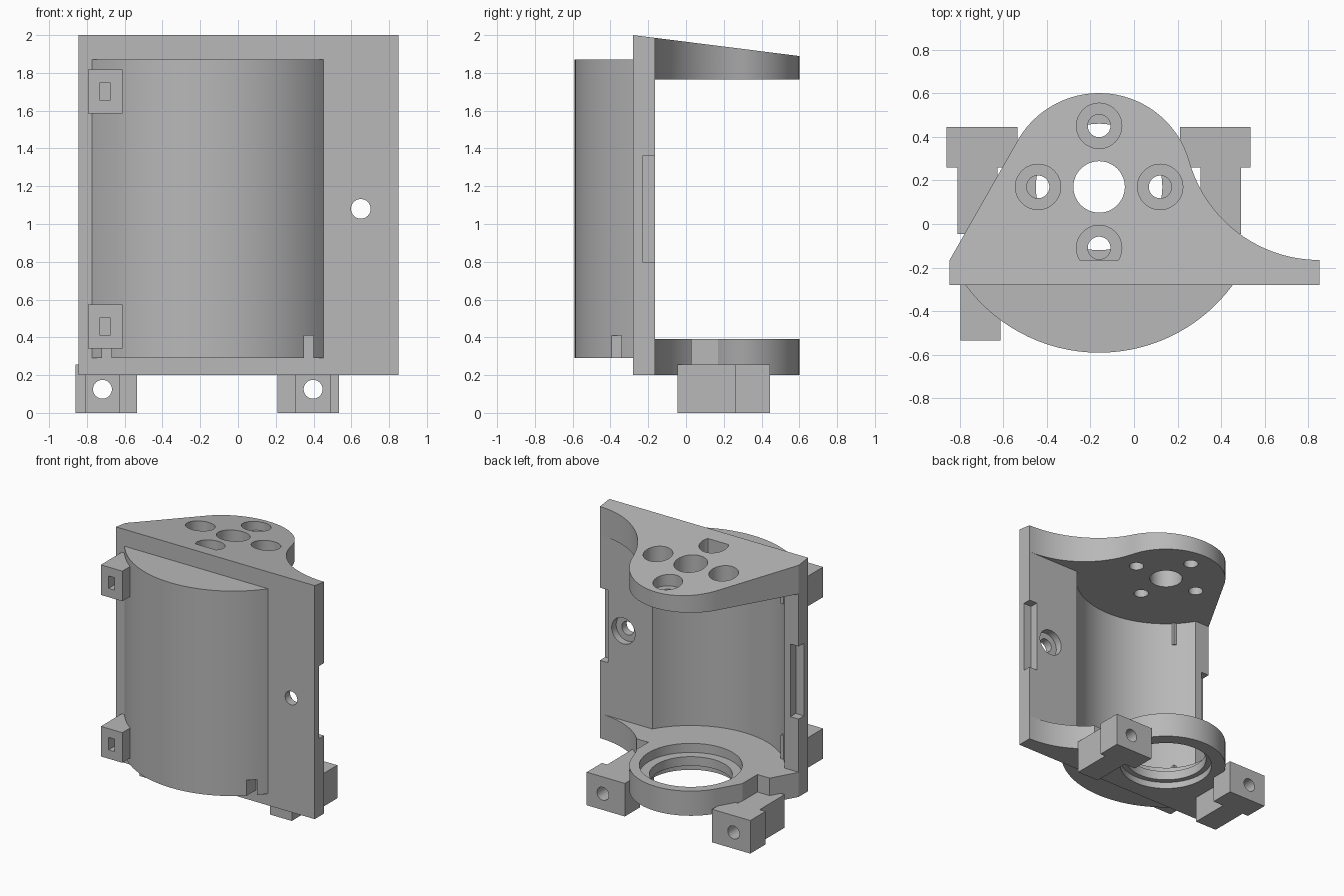
import bpy, bmesh, math
from math import cos, sin, radians

cube = bpy.data.objects.get("Cube")
if cube:
    bpy.data.objects.remove(cube, do_unlink=True)

grey = bpy.data.materials.new("plain_grey")
grey.use_nodes = True
grey.diffuse_color = (0.48, 0.48, 0.48, 1)
grey.node_tree.nodes["Principled BSDF"].inputs["Base Color"].default_value = (0.48, 0.48, 0.48, 1)

CX, CY = -0.16, 0.17            # axis of the round housing
FRONT, BACK = -0.28, -0.165     # faces of the mounting plate
LEFT, RIGHT = -0.845, 0.85


def arc(cx, cy, r, a0, a1, n):
    return [(cx + r * cos(radians(a0 + (a1 - a0) * i / n)),
             cy + r * sin(radians(a0 + (a1 - a0) * i / n))) for i in range(n + 1)]


def prism(name, pts, z0, z1):
    """Extrude a plan outline from z0 to z1."""
    bm = bmesh.new()
    face = bm.faces.new([bm.verts.new((x, y, z0)) for x, y in pts])
    top = bmesh.ops.extrude_face_region(bm, geom=[face])["geom"]
    bmesh.ops.translate(bm, vec=(0, 0, z1 - z0),
                        verts=[v for v in top if isinstance(v, bmesh.types.BMVert)])
    bmesh.ops.recalc_face_normals(bm, faces=bm.faces)
    mesh = bpy.data.meshes.new(name)
    bm.to_mesh(mesh)
    bm.free()
    obj = bpy.data.objects.new(name, mesh)
    mesh.materials.append(grey)
    bpy.context.collection.objects.link(obj)
    return obj


def box(name, x0, x1, y0, y1, z0, z1):
    return prism(name, [(x0, y0), (x1, y0), (x1, y1), (x0, y1)], z0, z1)


def cyl(x, y, r, z0, z1, n=48):
    return prism("cutter", arc(x, y, r, 0, 360 - 360 / n, n - 1), z0, z1)


def cyl_y(x, z, r, y0, y1):
    """Round cutter lying along y."""
    obj = cyl(x, -z, r, y0, y1, 32)
    for v in obj.data.vertices:
        v.co = (v.co.x, v.co.z, -v.co.y)
    return obj


def combine(obj, other, operation="DIFFERENCE"):
    mod = obj.modifiers.new("combine", "BOOLEAN")
    mod.operation, mod.solver, mod.object = operation, "EXACT", other
    bpy.ops.object.select_all(action="DESELECT")
    bpy.context.view_layer.objects.active = obj
    obj.select_set(True)
    bpy.ops.object.modifier_apply(modifier=mod.name)
    bpy.data.objects.remove(other, do_unlink=True)


def slope_top(obj):
    """Let the top surface fall towards the back."""
    for v in obj.data.vertices:
        if v.co.z > 1.95:
            v.co.z = 2 - (v.co.y - FRONT) * 0.126


def cavity():
    return cyl(CX, CY, 0.655, 0.39, 1.765, 96)


# Outline shared by both flanges: straight left side, round end, hollow right side
outline = [(LEFT, BACK)] + arc(CX, CY, 0.43, 150.8, 15.7, 40) \
    + arc(0.85, 0.454, 0.619, 195.7, 270, 24)[1:]

# Mounting plate with screw hole and end recesses
plate = box("mounting_plate", LEFT, RIGHT, FRONT, BACK, 0.2, 2)
slope_top(plate)
combine(plate, cavity())
combine(plate, cyl_y(0.65, 1.08, 0.052, -0.5, 0))
combine(plate, cyl_y(0.65, 1.08, 0.1, -0.22, 0))
for x0, x1 in ((LEFT - 0.1, LEFT + 0.07), (RIGHT - 0.07, RIGHT + 0.1)):
    combine(plate, box("cutter", x0, x1, -0.23, 0, 0.8, 1.36))

# Rounded front shell with two small slots at its foot
half = math.degrees(math.acos((CY - FRONT) / 0.76))
shell = prism("front_shell", arc(CX, CY, 0.76, 270 - half, 270 + half, 30), 0.29, 1.87)
combine(shell, cavity())
for x in (-0.695, 0.375):
    combine(shell, box("cutter", x - 0.026, x + 0.026, -0.7, FRONT + 0.02, 0.2, 0.41))

# Top flange with centre hole and four counterbored holes
top = prism("top_flange", outline, 1.765, 2)
slope_top(top)
combine(top, cyl(CX, CY, 0.118, 1.5, 2.2))
for dx, dy in ((1, 0), (0, 1), (-1, 0), (0, -1)):
    x, y = CX + 0.28 * dx, CY + 0.28 * dy
    combine(top, cyl(x, y, 0.052, 1.5, 2.2))
    combine(top, cyl(x, y, 0.104, 1.83, 2.2))

# Bottom flange with stepped bore and clearance notches over the feet
bottom = prism("bottom_flange", outline, 0.2, 0.39)
for r, z0, z1 in ((0.33, 0.1, 0.25), (0.29, 0.15, 0.5), (0.36, 0.32, 0.5)):
    combine(bottom, cyl(CX, CY, r, z0, z1, 64))
combine(plate, cyl(CX, CY, 0.36, 0.32, 0.42, 64))
for x0, x1 in ((-0.9, -0.63), (0.3, 0.6)):
    combine(bottom, box("cutter", x0, x1, 0.03, 0.5, 0.25, 0.5))

# Feet: a narrow stem behind a wide block, bored lengthways
for side, x0, s0, s1 in (("right", -0.86, -0.81, -0.625), ("left", 0.21, 0.305, 0.49)):
    w = x0 + 0.325
    foot = prism(side + "_foot", [(s0, -0.045), (s1, -0.045), (s1, 0.26), (w, 0.26),
                                  (w, 0.445), (x0, 0.445), (x0, 0.26), (s0, 0.26)], 0, 0.255)
    combine(foot, cyl_y((s0 + s1) / 2, 0.125, 0.05, -0.3, 0.6))

# Front lugs with a small upright slot
for name, z in (("upper_lug", 1.702), ("lower_lug", 0.457)):
    lug = box(name, -0.795, -0.612, -0.535, FRONT, z - 0.116, z + 0.116)
    combine(lug, box("cutter", -0.73, -0.678, -0.7, -0.4, z - 0.048, z + 0.048))

# Soft shading on the curves, crisp edges elsewhere
bpy.ops.object.select_all(action="DESELECT")
for obj in (plate, shell, top, bottom):
    obj.select_set(True)
bpy.context.view_layer.objects.active = plate
bpy.ops.object.shade_smooth_by_angle(angle=radians(25))
